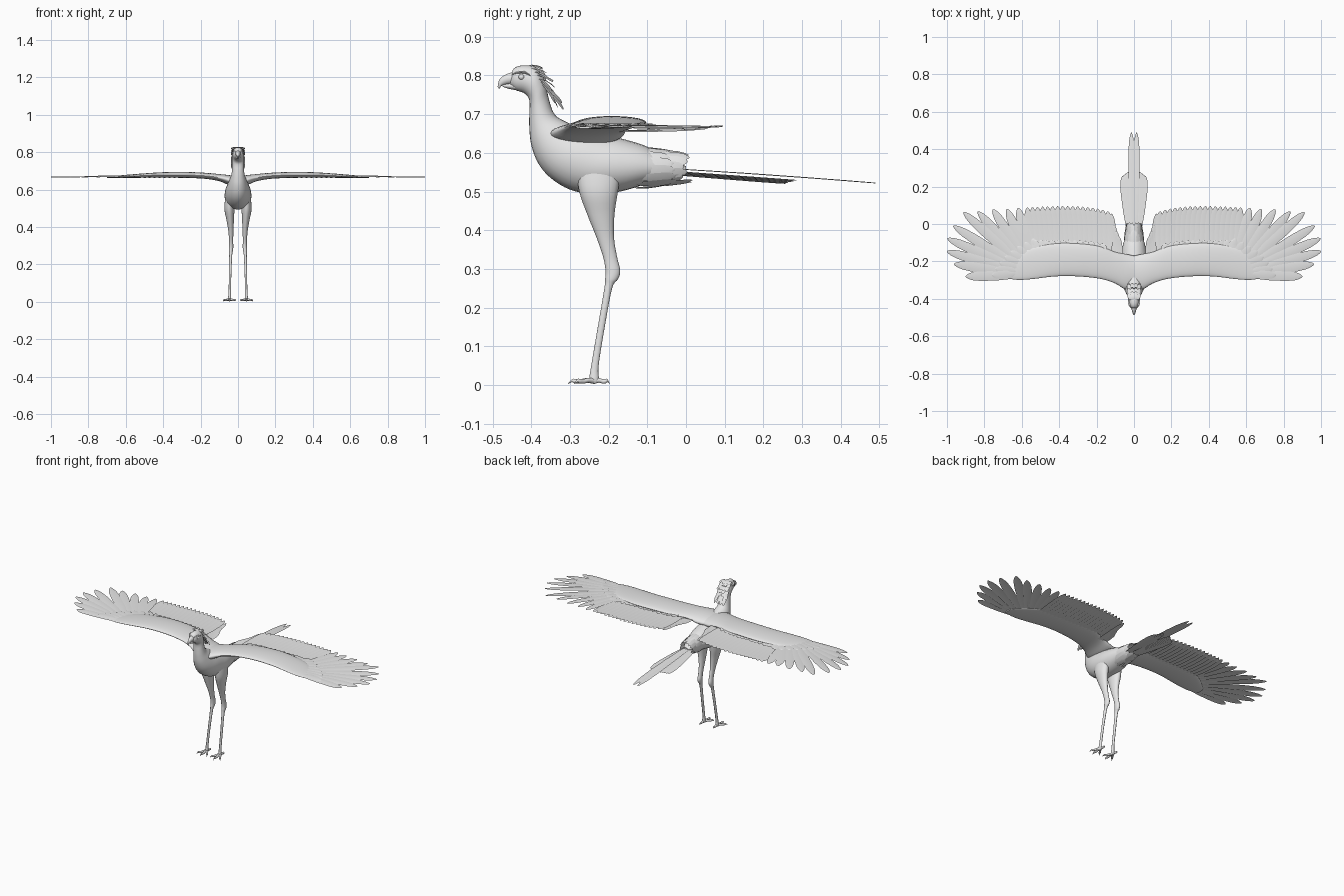
import bpy, bmesh, math, random
from mathutils import Vector, Matrix

random.seed(4)
if "Cube" in bpy.data.objects:
    bpy.data.objects.remove(bpy.data.objects["Cube"])

grey = bpy.data.materials.new("light_grey")
grey.use_nodes = True
grey.diffuse_color = (0.8, 0.8, 0.8, 1)
grey.node_tree.nodes["Principled BSDF"].inputs["Base Color"].default_value = (0.8, 0.8, 0.8, 1)

UP = Vector((0, 0, 1))
X = Vector((1, 0, 0))


def finish(name, bm, mirror=False, angle=50):
    mesh = bpy.data.meshes.new(name)
    bm.to_mesh(mesh)
    bm.free()
    mesh.materials.append(grey)
    obj = bpy.data.objects.new(name, mesh)
    bpy.context.collection.objects.link(obj)
    if mirror:
        obj.modifiers.new("mirror", 'MIRROR').use_mirror_merge = False
    bpy.ops.object.select_all(action='DESELECT')
    obj.select_set(True)
    bpy.context.view_layer.objects.active = obj
    bpy.ops.object.shade_smooth_by_angle(angle=math.radians(angle))
    return obj


def smooth_rows(rows, steps=4):
    """Catmull-Rom interpolation of number rows."""
    out = []
    for i in range(len(rows) - 1):
        a, b, c, d = (rows[max(0, min(len(rows) - 1, i + k))] for k in (-1, 0, 1, 2))
        for j in range(steps):
            t = j / steps
            out.append([q + t / 2 * (r - p + t * (2 * p - 5 * q + 4 * r - s + t * (3 * (q - r) + s - p)))
                        for p, q, r, s in zip(a, b, c, d)])
    return out + [rows[-1]]


def loft(bm, rings, n=24):
    """Skin elliptical rings, each given as centre and two half axes."""
    loops = []
    for c, u, v in rings:
        loops.append([bm.verts.new(c + u * math.cos(k * math.tau / n) + v * math.sin(k * math.tau / n))
                      for k in range(n)])
    faces = [bm.faces.new((p[k], p[(k + 1) % n], q[(k + 1) % n], q[k]))
             for p, q in zip(loops, loops[1:]) for k in range(n)]
    faces += [bm.faces.new(loops[0]), bm.faces.new(loops[-1])]
    bmesh.ops.recalc_face_normals(bm, faces=faces)


def profile_loft(name, rows):
    """Rows: lower y, z, upper y, z, half width."""
    bm = bmesh.new()
    rings = []
    for y0, z0, y1, z1, w in smooth_rows(rows):
        a, b = Vector((0, y0, z0)), Vector((0, y1, z1))
        rings.append(((a + b) / 2, (b - a) / 2, X * w))
    loft(bm, rings)
    return finish(name, bm)


VANE = [(0, .35), (.15, .7), (.4, .95), (.7, 1), (.85, .86), (.93, .62), (.98, .32), (1, .06)]


def feather(bm, root, tip, width, up=UP, roll=0.0, sag=0.0):
    """Thin cambered vane with a rounded tip."""
    root, tip = Vector(root), Vector(tip)
    d = tip - root
    s = d.cross(up).normalized()
    s = Matrix.Rotation(roll, 3, d.normalized()) @ s
    n = s.cross(d).normalized()
    prev = None
    for t, f in VANE:
        p = root + d * t + n * sag * 4 * t * (1 - t)
        half = s * width * f / 2
        row = [bm.verts.new(p - half), bm.verts.new(p + n * width * .05), bm.verts.new(p + half)]
        if prev:
            for k in (0, 1):
                bm.faces.new((prev[k], prev[k + 1], row[k + 1], row[k]))
        prev = row


# Body from forehead, down the neck, to the rump
profile_loft("body", [
    (-.455, .775, -.452, .80, .012), (-.44, .762, -.445, .818, .022),
    (-.42, .755, -.422, .826, .029), (-.407, .742, -.385, .82, .033),
    (-.404, .725, -.364, .785, .032), (-.405, .70, -.356, .745, .031),
    (-.405, .665, -.34, .70, .035), (-.40, .62, -.31, .68, .045),
    (-.382, .573, -.28, .668, .056), (-.35, .535, -.24, .656, .066),
    (-.30, .505, -.20, .645, .071), (-.24, .493, -.16, .635, .072),
    (-.17, .50, -.11, .62, .065), (-.10, .52, -.07, .60, .052),
    (-.04, .535, -.03, .58, .035), (0, .55, 0, .565, .015)])

# Hooked beak
profile_loft("upper_beak", [
    (-.445, .777, -.443, .81, .016), (-.463, .777, -.465, .803, .011),
    (-.477, .773, -.482, .79, .006), (-.483, .764, -.487, .771, .002)])
profile_loft("lower_beak", [
    (-.44, .762, -.442, .782, .014), (-.46, .766, -.46, .779, .009), (-.474, .771, -.474, .776, .003)])

# Eyes and brows
bm = bmesh.new()
bmesh.ops.create_uvsphere(bm, u_segments=16, v_segments=10, radius=.008,
                          matrix=Matrix.Translation((.024, -.425, .796)))
finish("eyes", bm, True)
bm = bmesh.new()
loft(bm, [(Vector((x, y, z)), X * r, UP * r * .6) for x, y, z, r in smooth_rows(
    [(.015, -.45, .803, .002), (.023, -.435, .808, .005), (.028, -.418, .808, .005), (.03, -.402, .80, .002)])], 10)
finish("brows", bm, True)

# Crest plumes falling behind the head
bm = bmesh.new()
for i in range(9):
    t = i / 8
    for x in (.008, .024):
        drop = random.uniform(-.008, .008)
        feather(bm, (x * .8, -.405 + .045 * t, .826 - .065 * t),
                (x * 1.25, -.365 + .043 * t + drop, .822 - .115 * t + drop),
                .02, (x * 14, .7, .7), 0, .004)
finish("crest", bm, True)

# Legs
bm = bmesh.new()
rows = smooth_rows([
    (.044, -.285, -.165, .57, .022), (.046, -.276, -.176, .50, .027), (.042, -.255, -.185, .44, .02),
    (.038, -.231, -.186, .38, .014), (.037, -.214, -.178, .33, .011), (.037, -.208, -.17, .295, .012),
    (.038, -.209, -.176, .273, .011), (.039, -.211, -.191, .25, .008), (.042, -.228, -.21, .15, .0065),
    (.044, -.245, -.226, .05, .0065), (.045, -.25, -.225, .015, .009), (.045, -.247, -.228, .005, .007)])
loft(bm, [(Vector((x, (a + b) / 2, z)), Vector((0, (b - a) / 2, 0)), X * w) for x, a, b, z, w in rows], 20)
finish("legs", bm, True)

# Toes with curved claws
bm = bmesh.new()
for angle, length in ((-34, .062), (0, .068), (34, .062), (180, .04)):
    a = math.radians(angle)
    d = Vector((math.sin(a), -math.cos(a), 0))
    side = d.cross(UP)
    rings = []
    for t, z, r in smooth_rows([(0, .010, .008), (.3, .012, .0065), (.55, .009, .006),
                                (.75, .010, .006), (.85, .011, .004), (1, .003, .001)]):
        rings.append((Vector((.045, -.237, z)) + d * length * t, side * r, UP * r))
    loft(bm, rings, 10)
finish("toes", bm, True)

# Wing arms: x, leading y, trailing y, height, half thickness
bm = bmesh.new()
rows = smooth_rows([
    (.0, -.345, -.17, .645, .026), (.045, -.35, -.16, .65, .027), (.10, -.318, -.15, .664, .019),
    (.18, -.293, -.12, .674, .016), (.30, -.28, -.105, .679, .016), (.42, -.28, -.105, .678, .014),
    (.55, -.295, -.13, .673, .010), (.63, -.298, -.175, .669, .007), (.70, -.285, -.235, .666, .003)])
loft(bm, [(Vector((x, (a + b) / 2, z)), Vector((0, (b - a) / 2, 0)), UP * h) for x, a, b, z, h in rows], 28)
finish("wing_arms", bm, True)

# Long fingered flight feathers
bm = bmesh.new()
tips = [(.90, -.28), (.962, -.214), (1, -.146), (.998, -.077), (.966, -.01),
        (.912, .063), (.835, .066), (.755, .078), (.68, .08), (.62, .086)]
for i, (x, y) in enumerate(tips):
    t = i / (len(tips) - 1)
    feather(bm, (.62 - .08 * t, -.275 + .06 * t, .668), (x, y, .666), .052, UP, .07, .002)
finish("primary_feathers", bm, True)

# Inner flight feathers
bm = bmesh.new()
for i in range(17):
    t = i / 16
    x = .57 - .43 * t
    feather(bm, (x * .96, -.20, .668), (x, .088 + .008 * math.sin(t * math.pi) - .02 * t ** 6, .668),
            .046, UP, .1, -.004)
for x, y in ((.12, .055), (.108, -.005), (.096, -.04), (.085, -.065)):
    feather(bm, (x * .9, -.25, .658), (x, y, .662), .04, UP, .12, -.004)
finish("secondary_feathers", bm, True)

# Covert feathers overlapping the flight feathers
bm = bmesh.new()
for i in range(8):
    a = math.radians(-4 + 11 * i)
    root = Vector((.62 - .017 * i, -.265 + .009 * i, .672))
    feather(bm, root, root + Vector((math.cos(a) * .14, math.sin(a) * .13, -.001)), .042, UP, .08, .003)
for i in range(13):
    x = .52 - .03 * i
    feather(bm, (x, -.19, .679), (x + .008, -.085 - .02 * (i / 12) ** 4, .673), .042, UP, .08)
finish("covert_feathers", bm, True)

# Ragged feathers around the rump
bm = bmesh.new()
for row, (y, length) in enumerate(((-.13, .09), (-.09, .09))):
    for i in range(8):
        a = math.pi * (i + .5 * row + .2) / 8
        out = Vector((math.sin(a), 0, math.cos(a)))
        r = .05 - .007 * row
        c = Vector((0, y, .56))
        tip = c + Vector((out.x * (r - .004), length + random.uniform(-.01, .018), out.z * (r - .008)))
        feather(bm, c + Vector((out.x * r, 0, out.z * (r + .003))), tip, .026, out, .1, .003)
finish("rump_feathers", bm, True)

# Tail fan with two long central plumes
bm = bmesh.new()
for k in range(5, 0, -1):
    z = .556 - .002 * k
    feather(bm, (.006 + .003 * k, -.07, z), (.014 + .0095 * k, .292 - .007 * k, z - .026), .042, UP, -.06)
feather(bm, (.006, -.07, .56), (.014, .49, .521), .038, UP, -.03, .002)
finish("tail_feathers", bm, True)
